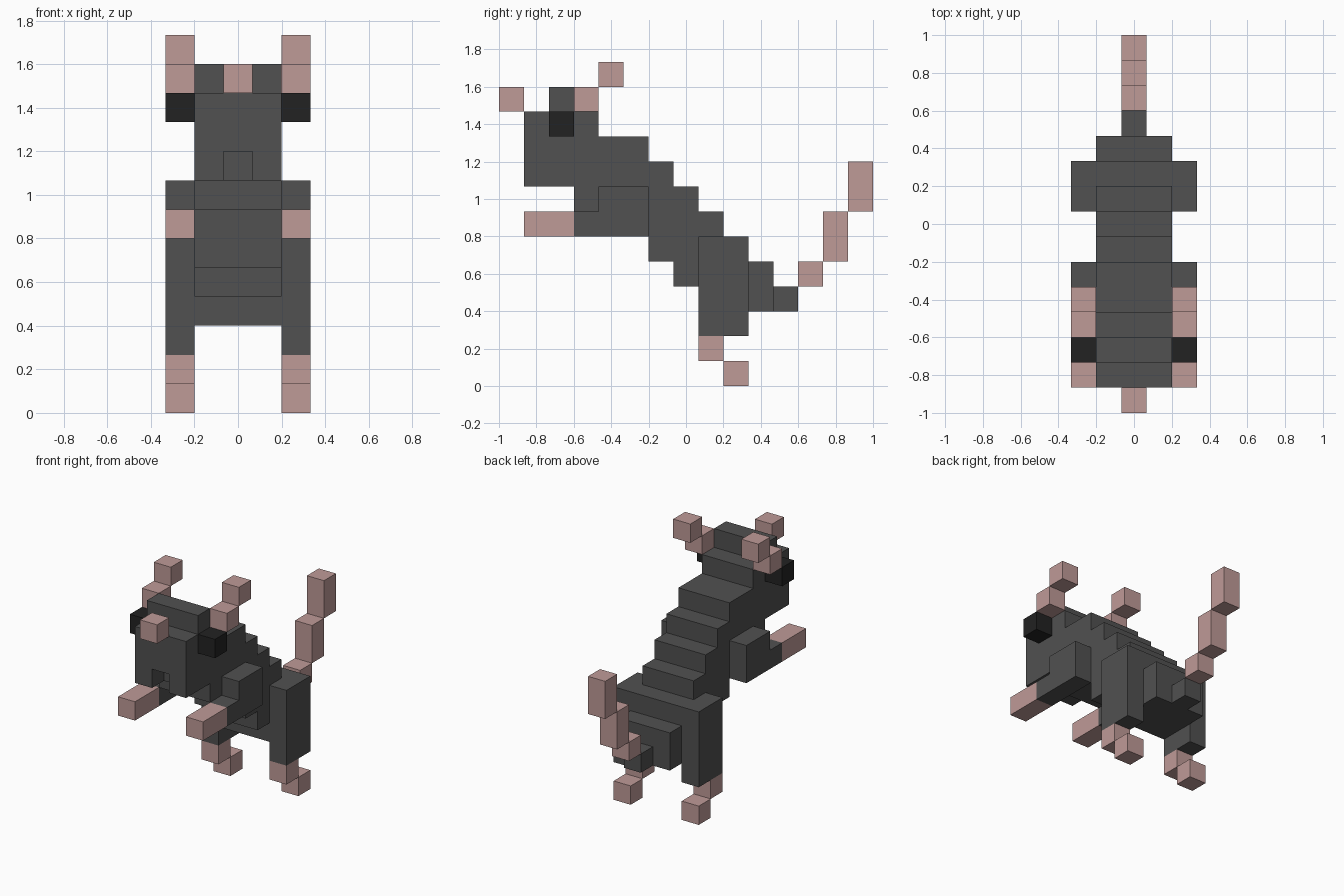
import bpy
import bmesh

cube = bpy.data.objects.get("Cube")
if cube:
    bpy.data.objects.remove(cube, do_unlink=True)

U = 2 / 15  # edge length of one block


def material(name, rgb):
    mat = bpy.data.materials.new(name)
    mat.use_nodes = True
    mat.diffuse_color = (*rgb, 1)
    mat.node_tree.nodes["Principled BSDF"].inputs["Base Color"].default_value = (*rgb, 1)
    return mat


GREY = material("grey_fur", (0.082, 0.082, 0.082))
PINK = material("pink_skin", (0.52, 0.325, 0.312))
BLACK = material("black_eye", (0.016, 0.016, 0.016))


def extrude(name, profile, x0, x1, mat):
    """Extrude a side profile of (y, z) block steps from x0 to x1."""
    bm = bmesh.new()
    face = bm.faces.new([bm.verts.new((x0 * U, y * U - 1, z * U)) for y, z in profile])
    new = bmesh.ops.extrude_face_region(bm, geom=[face])["geom"]
    bmesh.ops.translate(bm, vec=((x1 - x0) * U, 0, 0),
                        verts=[v for v in new if isinstance(v, bmesh.types.BMVert)])
    bmesh.ops.recalc_face_normals(bm, faces=bm.faces)
    mesh = bpy.data.meshes.new(name)
    bm.to_mesh(mesh)
    bm.free()
    mesh.materials.append(mat)
    obj = bpy.data.objects.new(name, mesh)
    bpy.context.collection.objects.link(obj)


def rect(y0, y1, z0, z1):
    return [(y0, z0), (y1, z0), (y1, z1), (y0, z1)]


def pair(name, profile, x0, x1, mat):
    """The same part on both sides."""
    extrude("left_" + name, profile, x0, x1, mat)
    extrude("right_" + name, profile, -x1, -x0, mat)


# Head and stepped body in one outline: underside first, then up the back
body = [(1, 9), (2, 9), (2, 8), (3, 8), (3, 7), (6, 7), (6, 5), (7, 5), (7, 4), (8, 4),
        (8, 3), (11, 3), (11, 5), (10, 5), (10, 6), (9, 6), (9, 7), (8, 7), (8, 8),
        (7, 8), (7, 9), (6, 9), (6, 10), (4, 10), (4, 11), (3, 11), (3, 12), (2, 12),
        (2, 11), (1, 11)]
extrude("body", body, -1.5, 1.5, GREY)

# Face
extrude("nose", rect(0, 1, 11, 12), -0.5, 0.5, PINK)
pair("cheek", rect(1, 2, 8, 9), 0.5, 1.5, GREY)
pair("eye", rect(2, 3, 10, 11), 1.5, 2.5, BLACK)
pair("ear_base", rect(3, 4, 11, 12), 1.5, 2.5, PINK)
pair("ear_tip", rect(4, 5, 12, 13), 1.5, 2.5, PINK)

# Arms and hands
pair("arm", [(3, 6), (6, 6), (6, 8), (4, 8), (4, 7), (3, 7)], 1.5, 2.5, GREY)
pair("hand", rect(1, 3, 6, 7), 1.5, 2.5, PINK)

# Legs and feet
pair("leg", rect(8, 10, 2, 6), 1.5, 2.5, GREY)
pair("ankle", rect(8, 9, 1, 2), 1.5, 2.5, PINK)
pair("foot", rect(9, 10, 0, 1), 1.5, 2.5, PINK)

# Tail
extrude("tail_base", rect(11, 12, 3, 4), -0.5, 0.5, GREY)
extrude("tail_lower", rect(12, 13, 4, 5), -0.5, 0.5, PINK)
extrude("tail_middle", rect(13, 14, 5, 7), -0.5, 0.5, PINK)
extrude("tail_tip", rect(14, 15, 7, 9), -0.5, 0.5, PINK)
